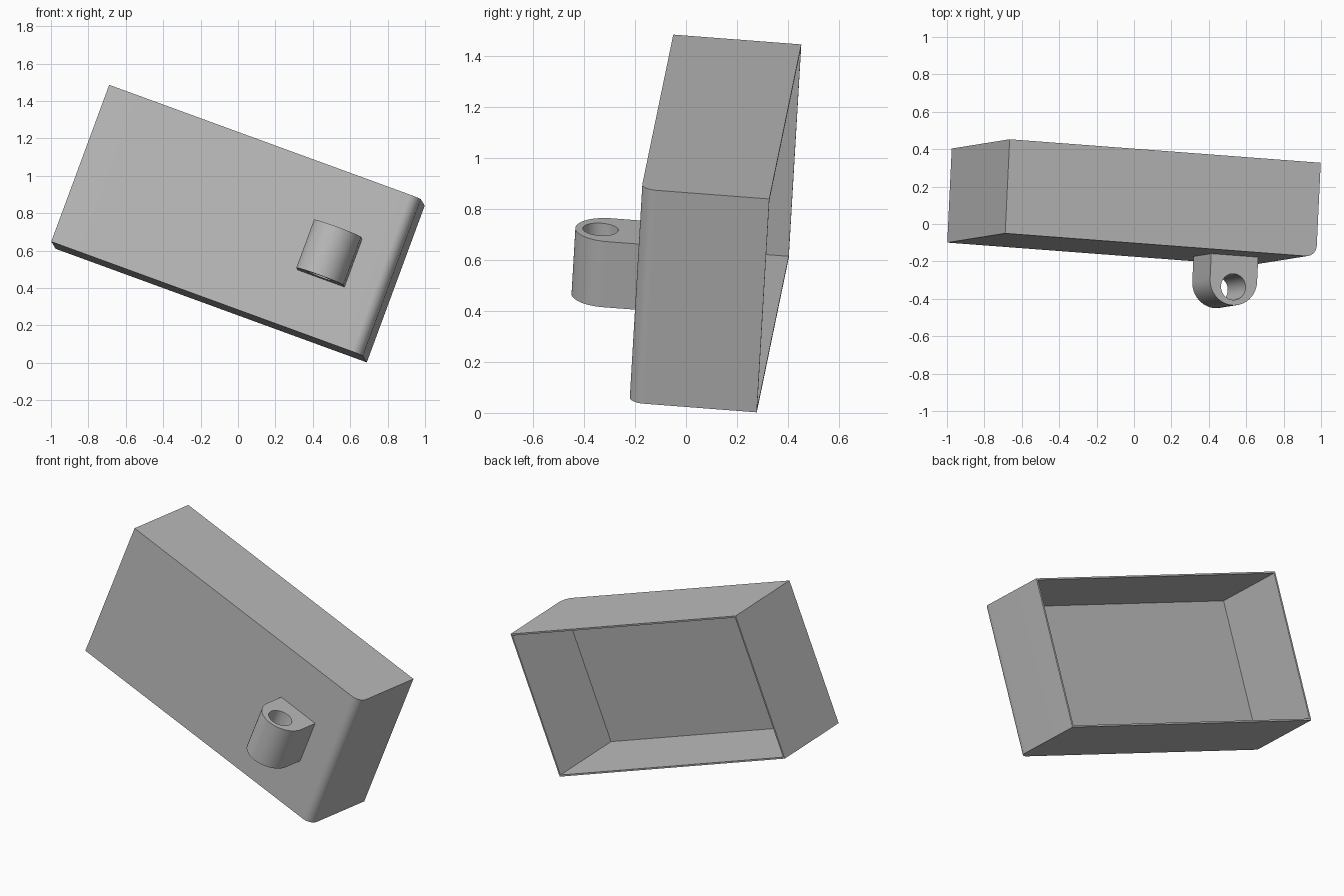
import bpy
import bmesh
from math import cos, sin, pi, radians
from mathutils import Euler, Matrix

cube = bpy.data.objects.get("Cube")
if cube:
    bpy.data.objects.remove(cube, do_unlink=True)

LENGTH, DEPTH, HEIGHT = 1.775, 0.505, 0.895
WALL, FLOOR, FILLET = 0.01, 0.03, 0.06
LUG_X, LUG_R, LUG_Y, HOLE_Y, HOLE_R, LUG_H = 0.537, 0.134, -0.386, -0.421, 0.07, 0.275

# Whole model is tilted about the centre of the case
tilt = Matrix.Translation((0, 0.114, 0.744)) @ Euler(
    (radians(-4.65), radians(20), radians(-4.32))).to_matrix().to_4x4()

grey = bpy.data.materials.new("plain grey")
grey.use_nodes = True
grey.diffuse_color = (0.5, 0.5, 0.5, 1)
grey.node_tree.nodes["Principled BSDF"].inputs["Base Color"].default_value = (0.5, 0.5, 0.5, 1)


def arc(cx, cy, r, start, end, steps):
    angles = [start + (end - start) * i / steps for i in range(steps + 1)]
    return [(cx + r * cos(a), cy + r * sin(a)) for a in angles]


def prism(name, profile, height):
    """Extrude an x-y outline along z, centred on z = 0."""
    bm = bmesh.new()
    face = bm.faces.new([bm.verts.new((x, y, -height / 2)) for x, y in profile])
    top = bmesh.ops.extrude_face_region(bm, geom=[face])["geom"]
    bmesh.ops.translate(bm, vec=(0, 0, height),
                        verts=[v for v in top if isinstance(v, bmesh.types.BMVert)])
    bmesh.ops.recalc_face_normals(bm, faces=bm.faces)
    mesh = bpy.data.meshes.new(name)
    bm.to_mesh(mesh)
    bm.free()
    mesh.materials.append(grey)
    obj = bpy.data.objects.new(name, mesh)
    bpy.context.collection.objects.link(obj)
    return obj


def cut(obj, cutter):
    """Subtract the cutter, then smooth the curves and tilt the part."""
    mod = obj.modifiers.new("cut", 'BOOLEAN')
    mod.operation, mod.solver, mod.object = 'DIFFERENCE', 'EXACT', cutter
    bpy.ops.object.select_all(action='DESELECT')
    bpy.context.view_layer.objects.active = obj
    obj.select_set(True)
    bpy.ops.object.modifier_apply(modifier=mod.name)
    bpy.data.objects.remove(cutter, do_unlink=True)
    bpy.ops.object.shade_smooth_by_angle(angle=radians(30))
    obj.matrix_world = tilt


# Case: thin-walled tray, open at the back, one rounded front edge
x, y = LENGTH / 2, DEPTH / 2
outline = [(-x, y), (-x, -y)] + arc(x - FILLET, -y + FILLET, FILLET, -pi / 2, 0, 12) + [(x, y)]
case = prism("case", outline, HEIGHT)
ix = x - WALL
cavity = prism("cavity", [(-ix, y + 0.1), (-ix, -y + FLOOR), (ix, -y + FLOOR), (ix, y + 0.1)],
               HEIGHT - 2 * WALL)
cut(case, cavity)

# Lug: round-nosed block on the front with a hole through it
nose = arc(LUG_X, LUG_Y, LUG_R, pi, 2 * pi, 32)
root = -y + 0.005
lug = prism("mounting_lug", [(LUG_X - LUG_R, root)] + nose + [(LUG_X + LUG_R, root)], LUG_H)
hole = prism("lug_hole", arc(LUG_X, HOLE_Y, HOLE_R, 0, 2 * pi, 40)[:-1], LUG_H * 2)
cut(lug, hole)
